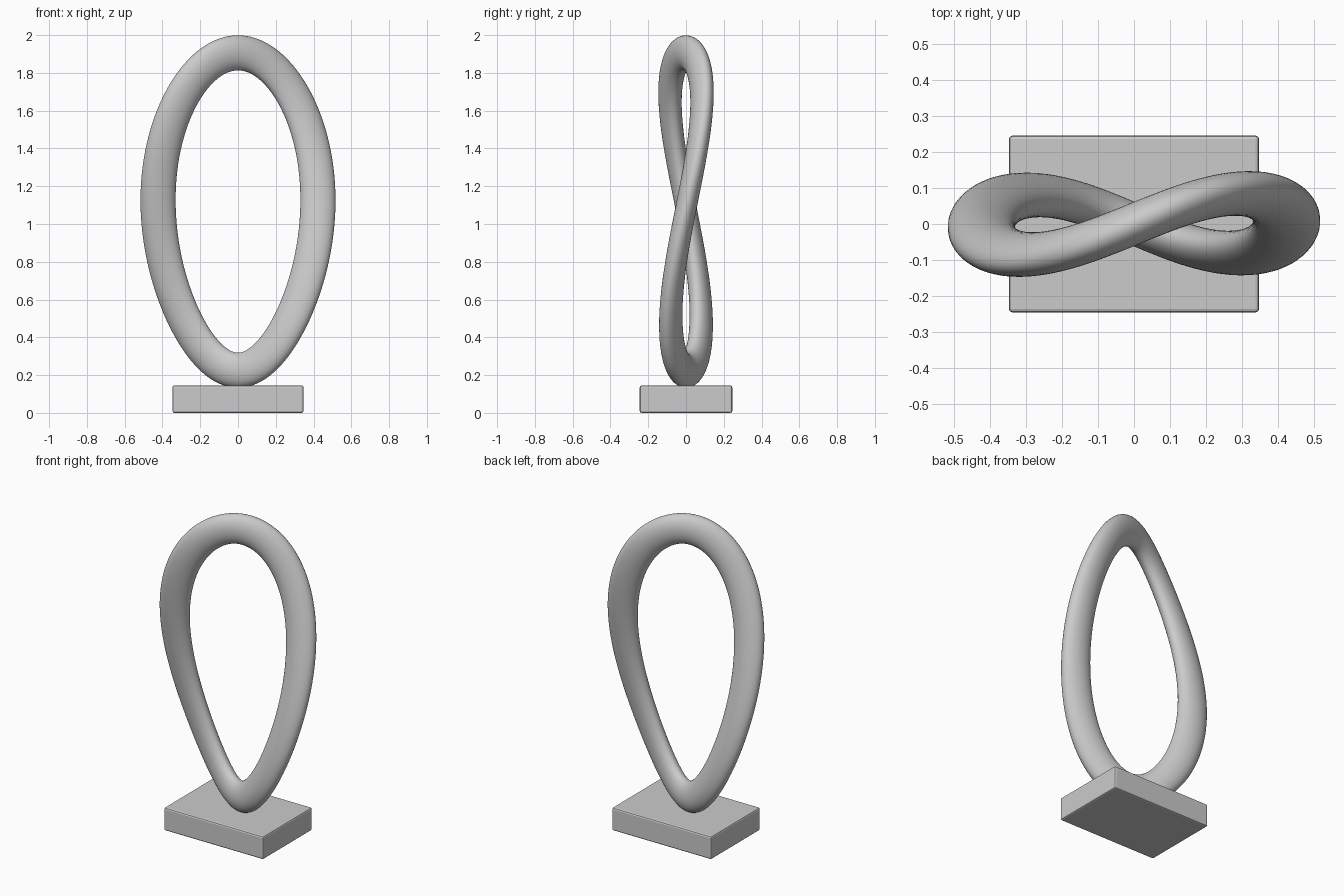
import bpy, bmesh
from math import sin, cos, pi, radians
from mathutils import Vector

if "Cube" in bpy.data.objects:
    bpy.data.objects.remove(bpy.data.objects["Cube"])

# Twisted ring: an egg-shaped loop with an elliptical section, twisted about z
CENTRE_Z, HALF_W, HALF_H, EGG = 1.066, 0.422, 0.84, 0.08
RADIAL, DEPTH = 0.093, 0.057
TWIST, TWIST_Z = radians(27), 1.085
SEGMENTS, SIDES = 160, 40


def centre(t):
    return Vector((HALF_W * cos(t) * (1 + EGG * sin(t)), 0, CENTRE_Z + HALF_H * sin(t)))


def twist(p):
    a = TWIST * (p.z - TWIST_Z)
    return Vector((p.x * cos(a) - p.y * sin(a), p.x * sin(a) + p.y * cos(a), p.z))


bm = bmesh.new()
rings = []
for i in range(SEGMENTS):
    t = 2 * pi * i / SEGMENTS
    tangent = (centre(t + 0.001) - centre(t - 0.001)).normalized()
    outward = Vector((tangent.z, 0, -tangent.x))
    ring = []
    for j in range(SIDES):
        s = 2 * pi * j / SIDES
        p = centre(t) + outward * RADIAL * cos(s) + Vector((0, DEPTH * sin(s), 0))
        ring.append(bm.verts.new(twist(p)))
    rings.append(ring)
for i in range(SEGMENTS):
    a, b = rings[i], rings[(i + 1) % SEGMENTS]
    for j in range(SIDES):
        k = (j + 1) % SIDES
        bm.faces.new((a[j], a[k], b[k], b[j])).smooth = True
bmesh.ops.recalc_face_normals(bm, faces=bm.faces)
mesh = bpy.data.meshes.new("twisted_ring")
bm.to_mesh(mesh)
bm.free()
bpy.context.collection.objects.link(bpy.data.objects.new("twisted_ring", mesh))

# Base block with softened edges
bpy.ops.mesh.primitive_cube_add(size=1, location=(0, 0, 0.0725))
base = bpy.context.object
base.name = "base"
base.scale = (0.694, 0.49, 0.145)
bpy.ops.object.transform_apply(location=False, rotation=False, scale=True)
bevel = base.modifiers.new("soft_edges", 'BEVEL')
bevel.width = 0.01
bevel.segments = 2
